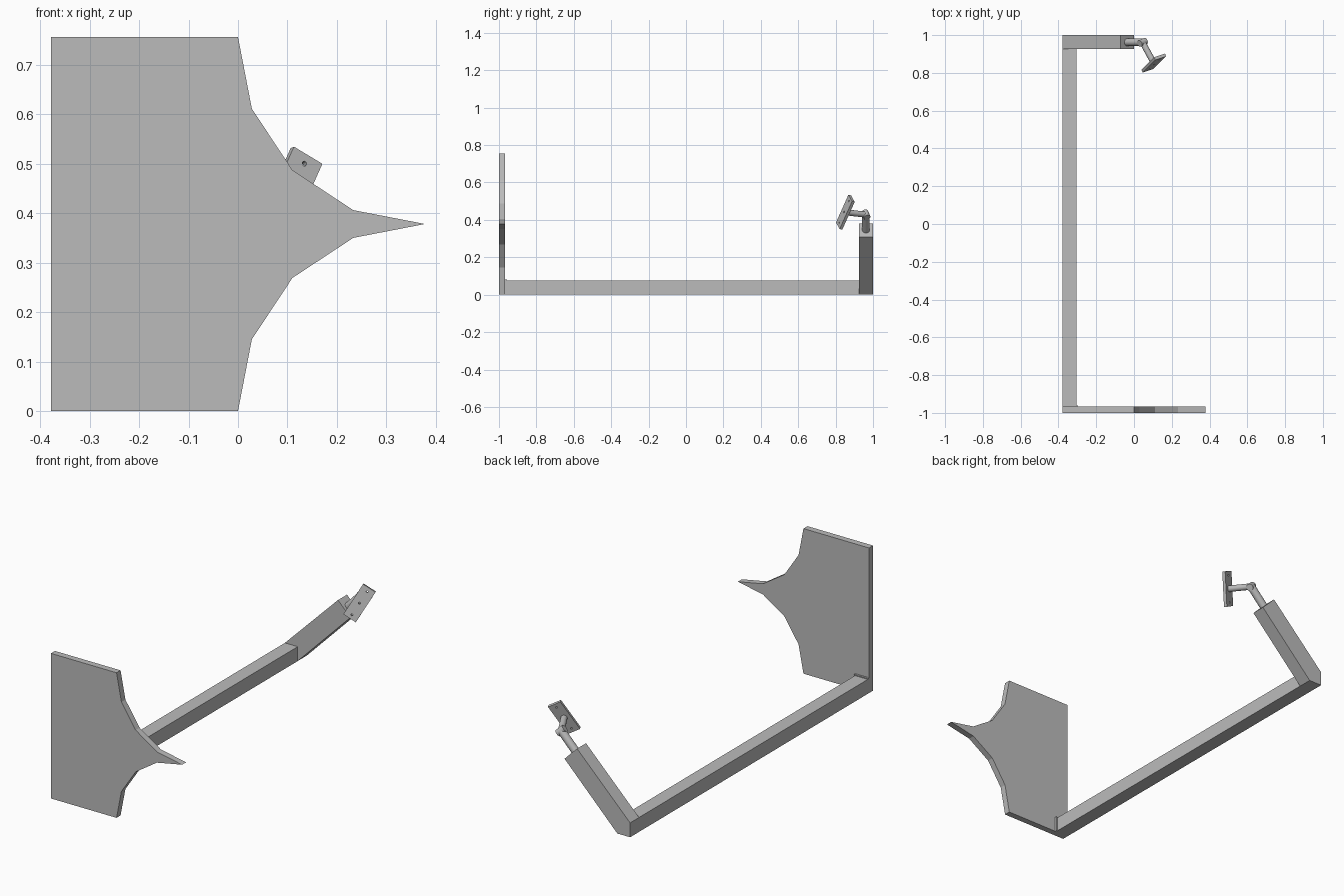
import bpy
import bmesh
from mathutils import Vector, Matrix

cube = bpy.data.objects.get("Cube")
if cube:
    bpy.data.objects.remove(cube, do_unlink=True)

grey = bpy.data.materials.new("plain grey")
grey.use_nodes = True
grey.diffuse_color = (0.5, 0.5, 0.5, 1)
grey.node_tree.nodes["Principled BSDF"].inputs["Base Color"].default_value = (0.5, 0.5, 0.5, 1)


def finish(name, bm):
    bmesh.ops.recalc_face_normals(bm, faces=bm.faces)
    mesh = bpy.data.meshes.new(name)
    bm.to_mesh(mesh)
    bm.free()
    mesh.materials.append(grey)
    obj = bpy.data.objects.new(name, mesh)
    bpy.context.collection.objects.link(obj)
    return obj


def select_only(obj):
    bpy.ops.object.select_all(action='DESELECT')
    obj.select_set(True)
    bpy.context.view_layer.objects.active = obj


def prism(name, outline, y0, y1):
    """Extrude an (x, z) outline along y."""
    bm = bmesh.new()
    face = bm.faces.new([bm.verts.new((x, y0, z)) for x, z in outline])
    moved = bmesh.ops.extrude_face_region(bm, geom=[face])["geom"]
    bmesh.ops.translate(bm, vec=(0, y1 - y0, 0),
                        verts=[v for v in moved if isinstance(v, bmesh.types.BMVert)])
    return finish(name, bm)


def rod(name, start, end, radius, sides=24):
    """Smooth capped cylinder between two points."""
    axis = end - start
    turn = axis.to_track_quat('Z', 'Y').to_matrix().to_4x4()
    bm = bmesh.new()
    bmesh.ops.create_cone(bm, cap_ends=True, segments=sides, radius1=radius, radius2=radius,
                          depth=axis.length,
                          matrix=Matrix.Translation((start + end) / 2) @ turn)
    obj = finish(name, bm)
    select_only(obj)
    bpy.ops.object.shade_smooth_by_angle()
    return obj


# Front panel: lower half of the outline, reflected about its middle height
mid = 0.378
lower = [(-0.378, 0), (0, 0), (0.028, 0.145), (0.11, 0.269), (0.233, 0.35)]
upper = [(x, 2 * mid - z) for x, z in reversed(lower)]
prism("front_panel", lower + [(0.378, mid)] + upper, -1, -0.967)

# Long square beam with a slim collar where it meets the panel
left, inner, top = -0.378, -0.304, 0.075
prism("beam", [(left, 0), (inner, 0), (inner, top), (left, top)], -0.967, 0.93)
prism("beam_collar", [(left, 0), (inner + 0.006, 0), (inner + 0.006, top + 0.005),
                      (left, top + 0.005)], -0.967, -0.957)

# Rear arm rising at 45 degrees
prism("rear_arm", [(left, 0), (inner, 0), (0, 0.308), (-0.072, 0.38), (left, top)], 0.926, 1)

# Hinged stalk
base = Vector((-0.04, 0.962, 0.34))
joint = Vector((0.045, 0.962, 0.428))
centre = Vector((0.105, 0.852, 0.441))
normal = Vector((0.42, -0.87, 0.2)).normalized()
rod("lower_stalk", base, joint, 0.02)
rod("upper_stalk", joint, centre - normal * 0.004, 0.016)
pin = (joint - base).cross(centre - joint).normalized() * 0.022
rod("hinge_pin", joint - pin, joint + pin, 0.018)

# Tilted mounting plate with three screw holes
long_axis = Vector((0.035, 0.03, 0.075))
long_axis = (long_axis - normal * long_axis.dot(normal)).normalized()
short_axis = long_axis.cross(normal)
frame = Matrix((short_axis, long_axis, normal)).transposed().to_4x4()
bm = bmesh.new()
bmesh.ops.create_cube(bm, size=1, matrix=Matrix.Translation(centre) @ frame
                      @ Matrix.Diagonal((0.07, 0.176, 0.016, 1)))
plate = finish("mounting_plate", bm)
for step in (-1, 0, 1):
    spot = centre + long_axis * step * 0.068
    cutter = rod("hole_cutter", spot - normal * 0.03, spot + normal * 0.03, 0.005, 12)
    cutter.hide_render = True
    cut = plate.modifiers.new("hole", 'BOOLEAN')
    cut.operation = 'DIFFERENCE'
    cut.object = cutter
    select_only(plate)
    bpy.ops.object.modifier_apply(modifier=cut.name)
    bpy.data.objects.remove(cutter, do_unlink=True)
